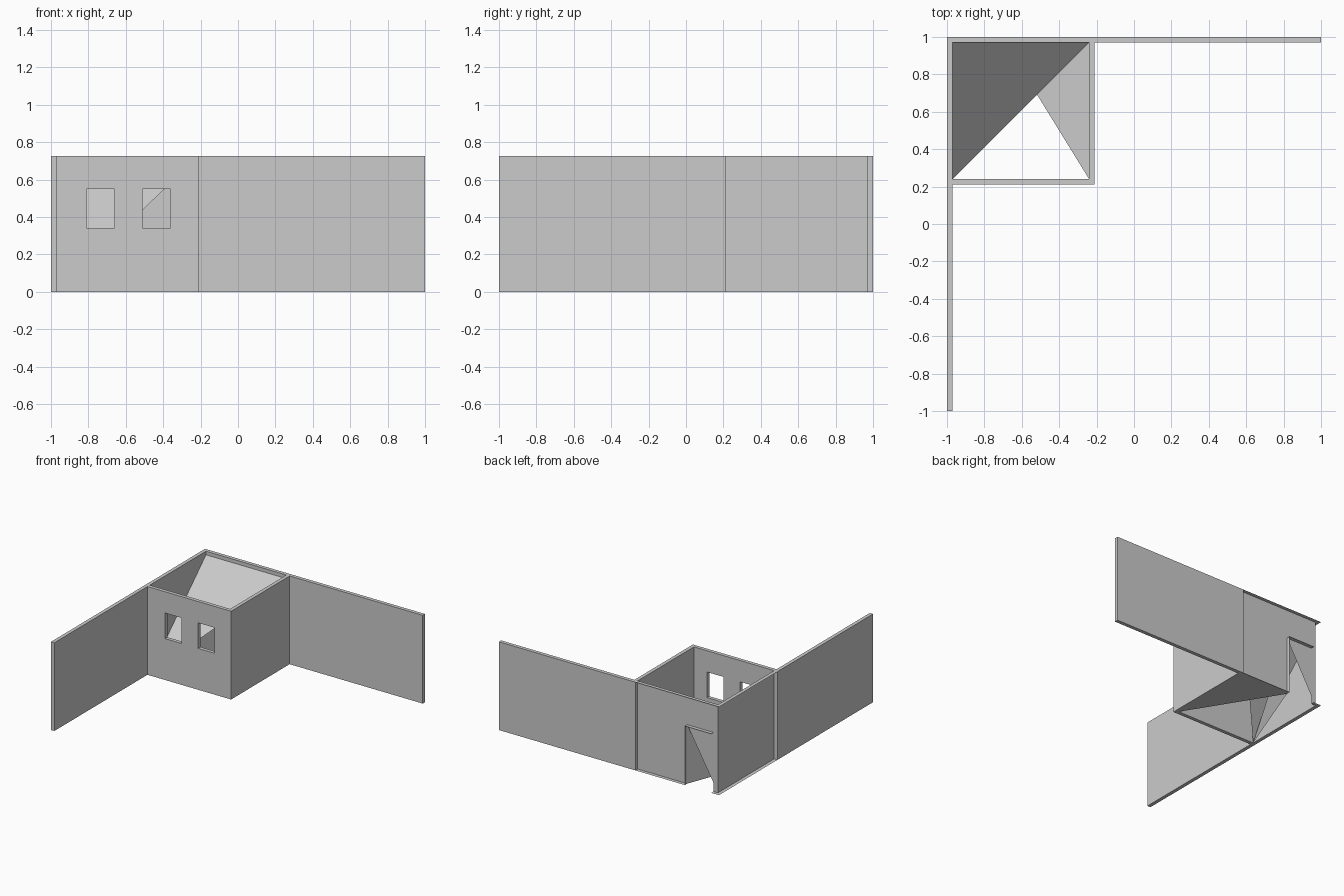
import bpy

if "Cube" in bpy.data.objects:
    bpy.data.objects.remove(bpy.data.objects["Cube"])

H = 0.725          # wall height
O, I = 1.0, 0.97   # outer and inner skin distance
R, Q = 0.21, 0.24  # room edge, outer and inner


def box(name, x0, x1, y0, y1, z0=0.0, z1=H):
    bpy.ops.mesh.primitive_cube_add(size=1, location=((x0 + x1) / 2, (y0 + y1) / 2, (z0 + z1) / 2))
    ob = bpy.context.object
    ob.name = name
    ob.scale = (x1 - x0, y1 - y0, z1 - z0)
    bpy.ops.object.transform_apply(location=True, rotation=False, scale=True)
    return ob


def sheet(name, *polys):
    verts, faces = [], []
    for poly in polys:
        faces.append(list(range(len(verts), len(verts) + len(poly))))
        verts += poly
    me = bpy.data.meshes.new(name)
    me.from_pydata(verts, [], faces)
    ob = bpy.data.objects.new(name, me)
    bpy.context.collection.objects.link(ob)
    return ob


# Long wing walls and the two solid room walls
box("left_wing_wall", -O, -I, -1, Q)
box("back_wing_wall", -Q, 1, I, O)
box("room_right_wall", -Q, -R, Q, I)
front = box("room_front_wall", -I, -R, R, Q)

# Two windows cut through the front wall
for x in (-0.81, -0.51):
    cutter = box("window_cutter", x, x + 0.15, R - 0.1, Q + 0.1, 0.34, 0.55)
    mod = front.modifiers.new("window", 'BOOLEAN')
    mod.operation = 'DIFFERENCE'
    mod.solver = 'EXACT'
    mod.object = cutter
    bpy.context.view_layer.objects.active = front
    bpy.ops.object.modifier_apply(modifier=mod.name)
    bpy.data.objects.remove(cutter)

# Key points of the inner skin: corner, doorway jambs, floor corners
S = 0.695
a0, a1 = (-I, I, 0), (-I, I, H)
b0, b1 = (-Q, I, 0), (-Q, I, H)
c0, c1 = (-I, Q, 0), (-I, Q, H)
d0 = (-Q, Q, 0)
j0, j1 = (-0.69, I, 0), (-0.69, I, 0.485)
k0, k1 = (-0.93, I, 0), (-0.93, I, 0.485)

# Thin outer room walls, the back one with a doorway
sheet("room_back_skin", [b0, b1, a1, a0, k0, k1, j1, j0], [j1, k1, a0])
sheet("room_left_skin", [a0, a1, c1, c0])

# Wall caps at top and bottom; the bottom back cap stops at the doorway
sheet("wall_top_cap",
      [(-O, Q, H), (-I, Q, H), (-I, I, H), (-O, O, H)],
      [(-I, I, H), (-Q, I, H), (-Q, O, H), (-O, O, H)])
sheet("wall_bottom_cap",
      [(-O, O, 0), (-I, I, 0), (-I, Q, 0), (-O, Q, 0)],
      [(-Q, O, 0), (-Q, I, 0), j0, (-0.69, O, 0)],
      [(-0.93, O, 0), k0, a0, (-O, O, 0)])

# Doorway reveals
sheet("door_reveal",
      [j0, j1, (-0.69, O, 0.485), (-0.69, O, 0)],
      [j1, k1, (-0.93, O, 0.485), (-0.69, O, 0.485)])

# Sloping sheet, floor piece and doorway flap inside the room
sheet("sloping_sheet", [c0, (-Q, I, S), (-I, I, S)])
sheet("floor_piece", [d0, j0, b0])
sheet("doorway_flap", [j0, j1, c0])
